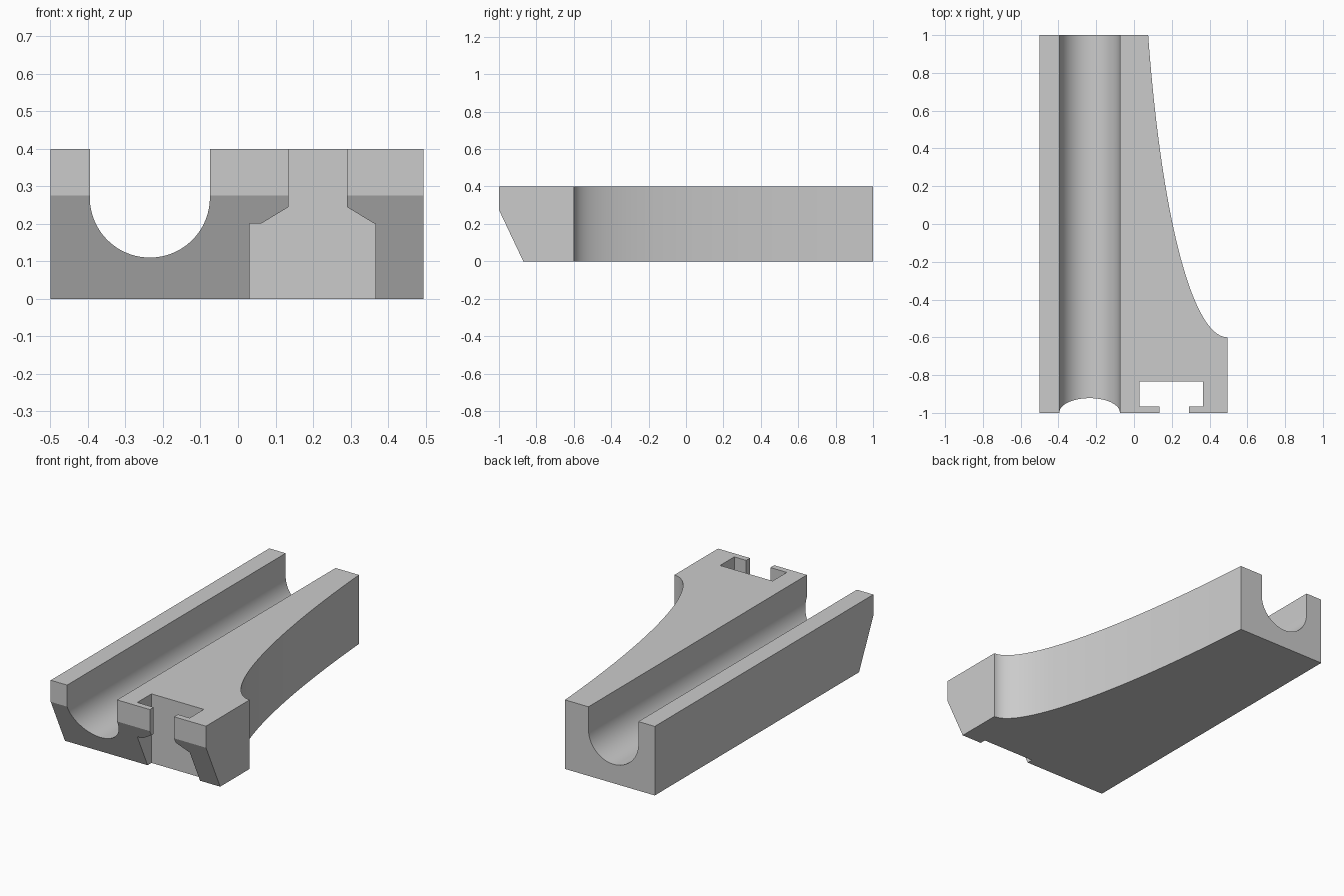
import bpy, bmesh, math
from mathutils import Vector

cube = bpy.data.objects.get("Cube")
if cube:
    bpy.data.objects.remove(cube, do_unlink=True)

grey = bpy.data.materials.new("plain grey")
grey.use_nodes = True
grey.diffuse_color = (0.6, 0.6, 0.6, 1)
grey.node_tree.nodes["Principled BSDF"].inputs["Base Color"].default_value = grey.diffuse_color


def prism(name, profile, place, lo, hi):
    """Extrude a 2D profile from lo to hi; place(a, b, t) gives the 3D point."""
    bm = bmesh.new()
    face = bm.faces.new([bm.verts.new(place(a, b, lo)) for a, b in profile])
    new = bmesh.ops.extrude_face_region(bm, geom=[face])["geom"]
    shift = Vector(place(0, 0, hi)) - Vector(place(0, 0, lo))
    bmesh.ops.translate(bm, vec=shift, verts=[v for v in new if isinstance(v, bmesh.types.BMVert)])
    bmesh.ops.recalc_face_normals(bm, faces=bm.faces)
    mesh = bpy.data.meshes.new(name)
    bm.to_mesh(mesh)
    bm.free()
    mesh.materials.append(grey)
    obj = bpy.data.objects.new(name, mesh)
    bpy.context.collection.objects.link(obj)
    return obj


def along_x(a, b, t):
    return (t, a, b)


def along_y(a, b, t):
    return (a, t, b)


def along_z(a, b, t):
    return (a, b, t)


# Body: plan outline with the concave elliptical flank
END_X, FLANK_Y, CENTRE_Y = 0.495, -0.6, 2.0
semi_y = CENTRE_Y - FLANK_Y
last = math.acos((CENTRE_Y - 1) / semi_y)
semi_x = (END_X - 0.075) / math.sin(last)
STEPS = 40
flank = [(END_X - semi_x * math.sin(last * i / STEPS),
          CENTRE_Y - semi_y * math.cos(last * i / STEPS)) for i in range(STEPS + 1)]
body = prism("rail_body", [(-0.5, -1), (END_X, -1)] + flank + [(-0.5, 1)], along_z, 0, 0.4)

# Round-bottomed channel
R, CX, CZ = 0.16, -0.235, 0.27
arc = [(CX - R * math.cos(math.pi * i / 48), CZ - R * math.sin(math.pi * i / 48)) for i in range(49)]
channel = prism("channel_cutter", [(CX - R, 0.6)] + arc + [(CX + R, 0.6)], along_y, -1.2, 1.2)

# Undercut of the front face
slope = 0.13 / 0.275
undercut = prism("undercut_cutter",
                 [(-1, 0.275), (-0.87 + 0.1 * slope, -0.1), (-1.2, -0.1), (-1.2, 0.275)],
                 along_x, -0.8, 0.8)

# T-slot pocket, and its mouth with flared lower edges
pocket = prism("pocket_cutter", [(0.03, -0.965), (0.366, -0.965), (0.366, -0.835), (0.03, -0.835)],
               along_z, -0.2, 0.6)
MID = 0.2125
half = [(0.152, 0.2), (0.0775, 0.245), (0.0775, 0.6)]
mouth = prism("mouth_cutter",
              [(MID - w, z) for w, z in half] + [(MID + w, z) for w, z in reversed(half)],
              along_y, -1.2, -0.9)

# Apply the cuts and drop the cutters
cutters = [channel, undercut, pocket, mouth]
for cutter in cutters:
    cutter.hide_render = True
    mod = body.modifiers.new(cutter.name, 'BOOLEAN')
    mod.operation = 'DIFFERENCE'
    mod.solver = 'EXACT'
    mod.object = cutter
bpy.ops.object.select_all(action='DESELECT')
bpy.context.view_layer.objects.active = body
body.select_set(True)
for cutter in cutters:
    bpy.ops.object.modifier_apply(modifier=cutter.name)
for cutter in cutters:
    bpy.data.objects.remove(cutter, do_unlink=True)

bpy.ops.object.shade_smooth_by_angle(angle=math.radians(20))
